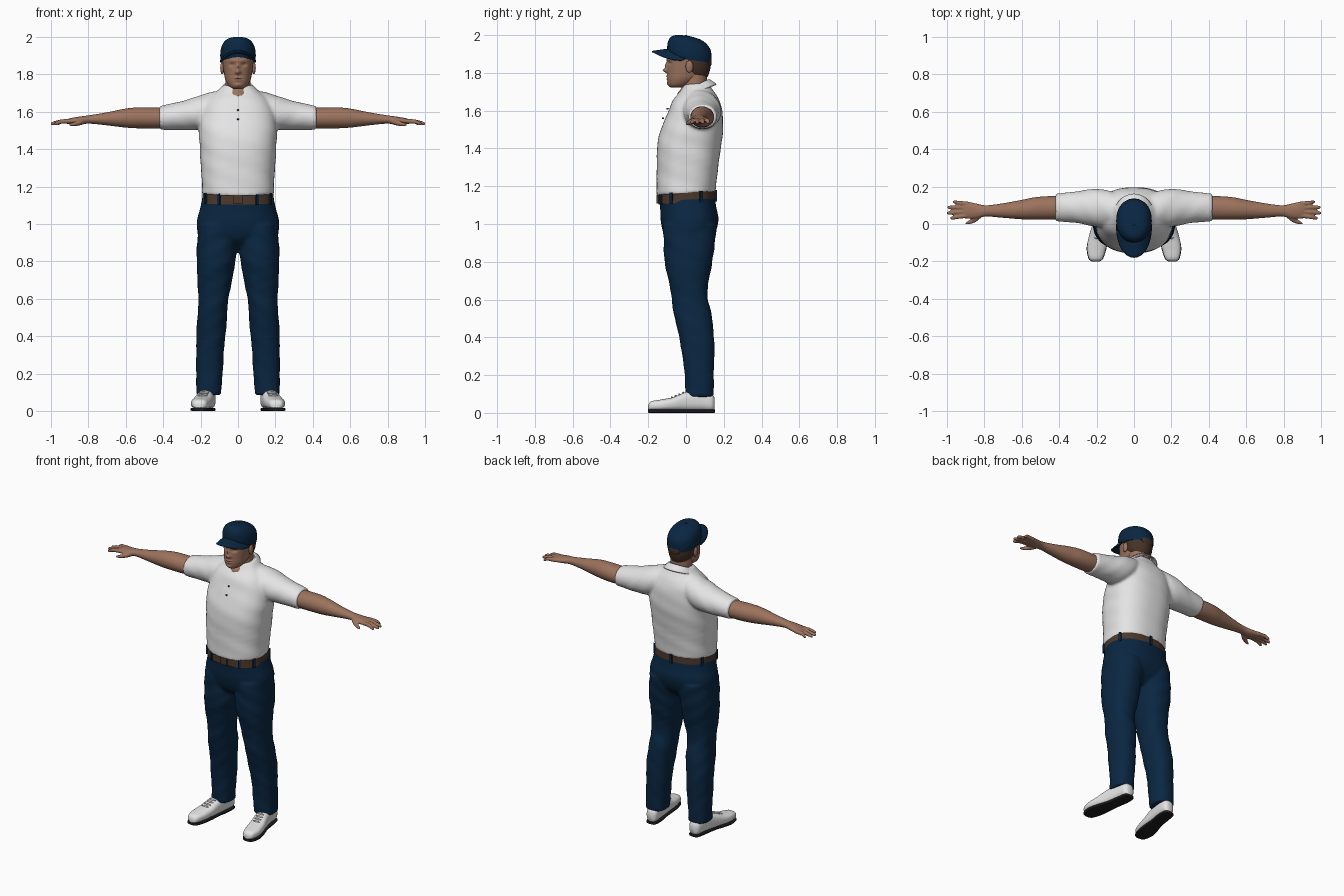
import bpy, bmesh
from math import sin, cos, pi, exp, copysign
from mathutils import Vector, Matrix

cube = bpy.data.objects.get("Cube")
if cube:
    bpy.data.objects.remove(cube, do_unlink=True)


def material(name, r, g, b):
    m = bpy.data.materials.new(name)
    m.use_nodes = True
    m.diffuse_color = (r, g, b, 1)
    node = m.node_tree.nodes["Principled BSDF"]
    node.inputs["Base Color"].default_value = (r, g, b, 1)
    node.inputs["Roughness"].default_value = .8
    return m


WHITE = material("white cloth", .78, .78, .78)
NAVY = material("navy cloth", .003, .02, .055)
SKIN = material("skin", .33, .17, .11)
BROWN = material("brown leather", .075, .04, .024)
HAIR = material("dark brown hair", .06, .032, .02)
BLACK = material("black rubber", .012, .012, .014)


def finish(bm, name, mat, voxel=0, smooth=5, angle=.9):
    """Turn a bmesh into an object, optionally fusing its pieces."""
    bmesh.ops.recalc_face_normals(bm, faces=bm.faces)
    me = bpy.data.meshes.new(name)
    bm.to_mesh(me)
    bm.free()
    me.materials.append(mat)
    ob = bpy.data.objects.new(name, me)
    bpy.context.collection.objects.link(ob)
    bpy.context.view_layer.objects.active = ob
    bpy.ops.object.select_all(action='DESELECT')
    ob.select_set(True)
    bpy.ops.object.shade_smooth_by_angle(angle=angle)
    if voxel:
        fuse = ob.modifiers.new("fuse", 'REMESH')
        fuse.mode, fuse.voxel_size, fuse.use_smooth_shade = 'VOXEL', voxel, True
        relax = ob.modifiers.new("relax", 'SMOOTH')
        relax.iterations = smooth
    return ob


def spline(rings, steps):
    """Catmull-Rom interpolation through the rings."""
    p = [Vector(r) for r in rings]
    p = [p[0]] + p + [p[-1]]
    out = []
    for a, b, c, d in zip(p, p[1:], p[2:], p[3:]):
        for i in range(steps):
            t = i / steps
            out.append((b * 2 + (c - a) * t + (a * 2 - b * 5 + c * 4 - d) * t * t
                        + (b * 3 - a - c * 3 + d) * t ** 3) / 2)
    return out + [p[-1]]


def loft(bm, axis, rings, side=1, power=2, shear=0, segs=32, steps=5, fold=0):
    """Skin elliptical rings (position, centre u, v, radius u, v) along an axis."""
    rows = []
    for t, cu, cv, ru, rv in spline(rings, steps):
        row = []
        for k in range(segs):
            a = 2 * pi * k / segs
            c, s = cos(a), sin(a)
            f = 1 + fold * sin(t * 45 + 3 * a) * sin(t * 17 + a)
            u = cu + ru * f * copysign(abs(c) ** (2 / power), c)
            v = cv + rv * f * copysign(abs(s) ** (2 / power), s)
            x, y, z = {'x': (t, u, v), 'y': (u, t, v), 'z': (u, v, t)}[axis]
            row.append(bm.verts.new((x * side, y, z + shear * y)))
        rows.append(row)
    for a, b in zip(rows, rows[1:]):
        for k in range(segs):
            n = (k + 1) % segs
            bm.faces.new((a[k], a[n], b[n], b[k]))
    bm.faces.new(rows[0])
    bm.faces.new(rows[-1])


def ball(name, mat, loc, scale):
    bm = bmesh.new()
    bmesh.ops.create_uvsphere(bm, u_segments=20, v_segments=12, radius=1,
                              matrix=Matrix.LocRotScale(Vector(loc), None, Vector(scale)))
    return finish(bm, name, mat)


def box(name, mat, loc, size, turn=0):
    bm = bmesh.new()
    bmesh.ops.create_cube(bm, size=1, matrix=Matrix.LocRotScale(
        Vector(loc), Matrix.Rotation(turn, 3, 'Z'), Vector(size)))
    return finish(bm, name, mat, angle=.5)


def sheet(name, mat, point, nu, nv, thick):
    """Grid surface point(u, v), u in -1..1 and v in 0..1, given thickness."""
    bm = bmesh.new()
    g = [[bm.verts.new(point(2 * i / nu - 1, j / nv)) for j in range(nv + 1)]
         for i in range(nu + 1)]
    for i in range(nu):
        for j in range(nv):
            bm.faces.new((g[i][j], g[i + 1][j], g[i + 1][j + 1], g[i][j + 1]))
    ob = finish(bm, name, mat)
    mod = ob.modifiers.new("thickness", 'SOLIDIFY')
    mod.thickness, mod.offset = thick, 0


# Polo shirt: body and sleeves fused
bm = bmesh.new()
loft(bm, 'z', [(1.16, 0, 0, .192, .156), (1.25, 0, .005, .195, .16), (1.4, 0, .016, .204, .17),
               (1.5, 0, .03, .21, .166), (1.6, 0, .048, .195, .143), (1.66, 0, .05, .165, .118),
               (1.705, 0, .055, .115, .084), (1.74, 0, .057, .08, .066)],
     power=2.4, shear=.06, segs=48, fold=.012)
for s in (1, -1):
    loft(bm, 'x', [(.08, .07, 1.63, .09, .085), (.14, .08, 1.61, .1, .095),
                   (.21, .087, 1.594, .1, .092), (.3, .09, 1.579, .086, .077),
                   (.42, .088, 1.567, .074, .064)], s, fold=.02)
finish(bm, "polo_shirt", WHITE, .009)


# Folded collar, placket and buttons
def collar_point(u, v):
    a = u * (pi - .2 - .3 * v)
    rx, ry = .079 + .026 * v, .073 + .04 * v
    y = .047 + ry * cos(a)
    z = 1.73 - .035 * v + (y - .047) * (.48 - .1 * v) - .012 * v * abs(u) ** 8
    return rx * sin(a), y, z


sheet("collar", WHITE, collar_point, 40, 4, .007)
for z in (1.56, 1.61):
    ball("shirt_button", BROWN, (0, -.122 + (z - 1.56) * .5, z), (.005, .006, .005))

# Trousers: hips and both legs fused
bm = bmesh.new()
loft(bm, 'z', [(.875, 0, .02, .15, .07), (.93, 0, .02, .208, .128), (1.01, 0, .02, .22, .152),
               (1.08, 0, .012, .203, .148), (1.14, 0, .005, .19, .147)],
     power=2.3, shear=.06, segs=48)
for s in (1, -1):
    loft(bm, 'z', [(.085, .157, .072, .068, .073), (.2, .153, .07, .07, .078),
                   (.35, .148, .062, .076, .088), (.5, .138, .04, .079, .1),
                   (.62, .13, .018, .082, .096), (.8, .117, .013, .105, .125),
                   (.9, .112, .018, .105, .138), (1, .108, .02, .102, .14)],
         s, 2.3, fold=.035)
finish(bm, "trousers", NAVY, .009)

# Belt with loops and buckle
bm = bmesh.new()
loft(bm, 'z', [(1.113, 0, .004, .192, .15), (1.167, 0, .004, .19, .149)],
     power=2.35, shear=.06, segs=64, steps=1)
finish(bm, "belt", BROWN, angle=.6)
for k in (-2.6, -2.1, -1.04, -.55, .5, 1.57, 2.64):
    x, y = .192 * cos(k), .004 + .15 * sin(k)
    grow = 1.03 if abs(cos(k)) < .2 else 1.06
    box("belt_loop", NAVY, (x * grow, y * grow, 1.14 + .06 * y),
        (.009, .016, .06), k)
box("belt_buckle", BROWN, (0, -.149, 1.131), (.05, .012, .046))

# Arms with hands, and shoes, on each side
for s, word in ((1, "left"), (-1, "right")):
    bm = bmesh.new()
    loft(bm, 'x', [(.36, .088, 1.567, .06, .054), (.45, .086, 1.566, .063, .056),
                   (.53, .083, 1.567, .06, .056), (.6, .077, 1.566, .052, .051),
                   (.7, .072, 1.562, .039, .035), (.79, .07, 1.559, .03, .023),
                   (.84, .069, 1.554, .04, .021), (.89, .074, 1.55, .046, .017),
                   (.92, .076, 1.547, .042, .011)], s)
    fingers = [(.045, .032, .982), (.067, .059, 1), (.088, .089, .997), (.108, .118, .968)]
    for y0, y1, tip in fingers:
        loft(bm, 'x', [(.885, y0, 1.55, .012, .013), (.94, (y0 + y1) / 2, 1.548, .0115, .012),
                       (tip - .01, y1, 1.538, .0095, .0095), (tip, y1, 1.536, .004, .004)],
             s, segs=12)
    loft(bm, 'x', [(.81, .055, 1.552, .014, .014), (.84, .033, 1.543, .019, .015),
                   (.875, .012, 1.534, .012, .012), (.9, .003, 1.53, .005, .006)], s, segs=12)
    finish(bm, word + "_arm", SKIN, .0045, 3)

    bm = bmesh.new()
    loft(bm, 'y', [(-.2, .204, .03, .018, .012), (-.185, .204, .037, .037, .024),
                   (-.13, .2, .041, .051, .03), (-.07, .19, .047, .052, .036),
                   (0, .176, .06, .046, .05), (.08, .163, .066, .042, .055),
                   (.135, .158, .056, .037, .045), (.152, .157, .05, .02, .03)], s, 2.6)
    finish(bm, word + "_shoe", WHITE)
    bm = bmesh.new()
    loft(bm, 'y', [(-.2, .204, .009, .02, .008), (-.185, .204, .009, .039, .009),
                   (-.13, .2, .009, .053, .009), (-.07, .19, .009, .051, .009),
                   (0, .176, .009, .042, .009), (.08, .163, .009, .042, .009),
                   (.14, .158, .009, .035, .009), (.153, .157, .009, .02, .008)], s, 5)
    finish(bm, word + "_sole", BLACK)
    for k in range(4):
        ball(word + "_shoelace", WHITE, (s * (.19 - k * .004), -.075 + k * .02, .082 + k * .008),
             (.026, .005, .006))

# Neck
bm = bmesh.new()
loft(bm, 'z', [(1.64, 0, .03, .06, .07), (1.69, 0, .033, .066, .078),
               (1.73, 0, .046, .067, .066), (1.82, 0, .05, .066, .062)])
finish(bm, "neck", SKIN)

# Head, with facial features pushed in and out of the front
bm = bmesh.new()
loft(bm, 'z', [(1.722, 0, -.05, .022, .03), (1.735, 0, -.038, .046, .055),
               (1.765, 0, -.015, .065, .084), (1.8, 0, .005, .074, .104),
               (1.85, 0, .014, .081, .112), (1.9, 0, .017, .084, .11),
               (1.94, 0, .016, .076, .095), (1.97, 0, .01, .045, .06)],
     power=2.15, segs=96, steps=10)
bumps = [(0, 1.838, .009, .02, .013), (0, 1.812, .014, .011, .022), (0, 1.872, .05, .008, .006),
         (.032, 1.851, .014, .009, -.011), (-.032, 1.851, .014, .009, -.011),
         (0, 1.781, .02, .005, .006), (0, 1.768, .018, .005, .005), (0, 1.774, .024, .002, -.004),
         (0, 1.742, .018, .01, .006)]
for v in bm.verts:
    if v.co.y < -.02:
        x, z = v.co.x, v.co.z
        v.co.y -= sum(h * exp(-((x - a) / w) ** 2 - ((z - b) / t) ** 2)
                      for a, b, w, t, h in bumps)
finish(bm, "head", SKIN, angle=1.2)
for s, word in ((1, "left"), (-1, "right")):
    ball(word + "_ear", SKIN, (s * .084, .018, 1.833), (.011, .02, .032))

# Short hair below the cap
bm = bmesh.new()
loft(bm, 'z', [(1.79, 0, .05, .06, .064), (1.81, 0, .042, .075, .08),
               (1.85, 0, .036, .084, .095), (1.9, 0, .032, .086, .1)], shear=-.1)
finish(bm, "hair", HAIR)

# Cap crown, brim, top button and rear opening
bm = bmesh.new()
loft(bm, 'z', [(1.872, 0, .02, .091, .113), (1.9, 0, .018, .095, .117),
               (1.94, 0, .016, .091, .114), (1.97, 0, .01, .077, .097),
               (1.989, 0, .003, .052, .068), (1.997, 0, 0, .015, .02)], shear=-.14, power=2.15, segs=48)
finish(bm, "cap_crown", NAVY, angle=1.2)
ball("cap_button", NAVY, (0, 0, 1.996), (.009, .009, .004))
ball("cap_rear_opening", HAIR, (0, .122, 1.862), (.04, .014, .035))


def brim_point(u, v):
    a = u * 1.45
    x = .093 * sin(a)
    reach = .086 * max(cos(a), 0) ** .6
    y = .012 - .106 * cos(a) - reach * v
    return x, y, 1.925 - .012 * v - .05 * abs(sin(a)) ** 2.2


sheet("cap_brim", NAVY, brim_point, 32, 6, .007)
